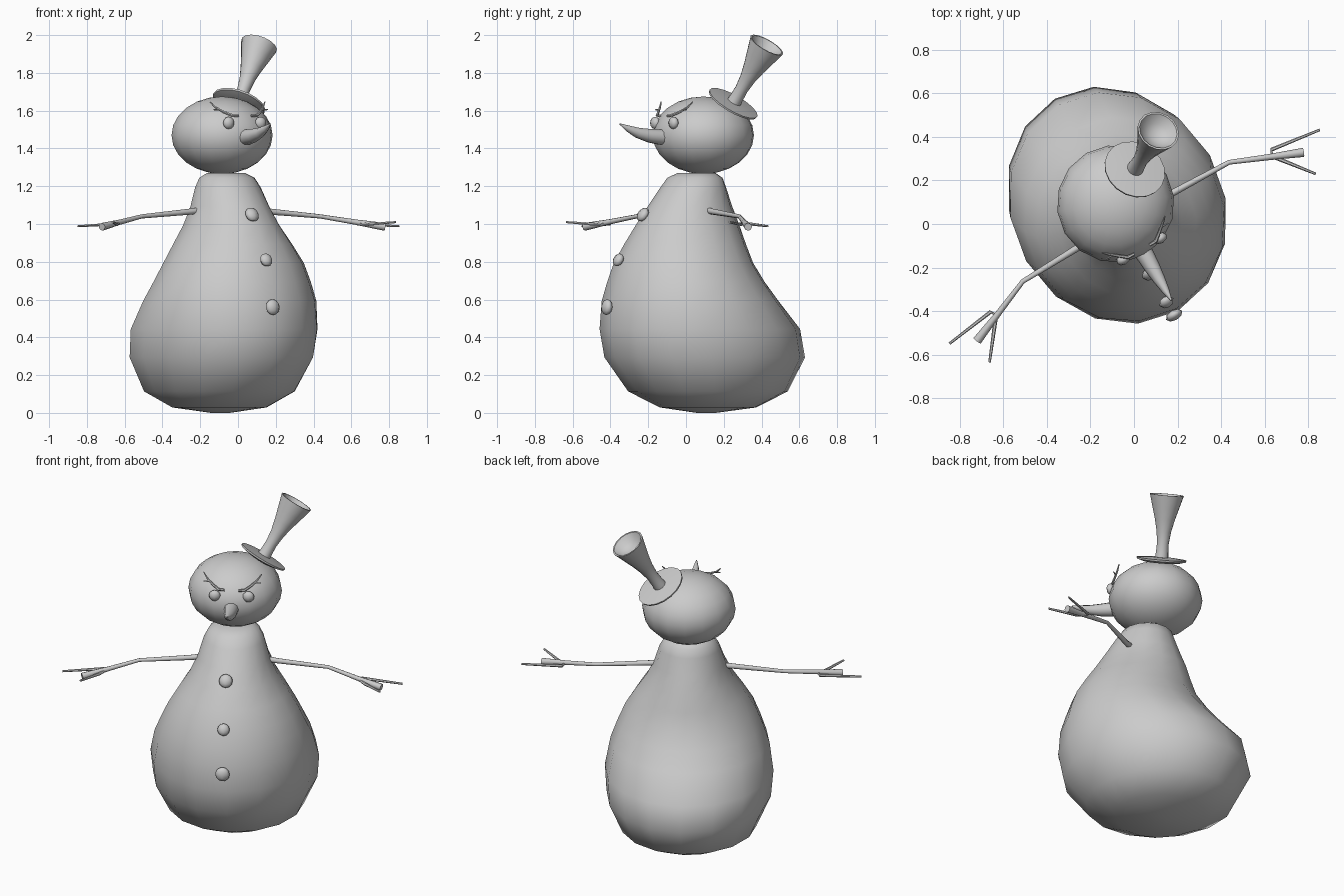
import bpy, bmesh, math
from mathutils import Matrix, Vector

if "Cube" in bpy.data.objects:
    bpy.data.objects.remove(bpy.data.objects["Cube"])

# Parts are drawn in a local frame facing -y, then the whole figure turns 30 degrees
TURN = Matrix.Rotation(math.radians(30), 4, 'Z')
AXIS = -0.027          # local x of the figure's mirror plane


def finish(name, bm, angle=50, turn=True):
    bmesh.ops.recalc_face_normals(bm, faces=bm.faces)
    if turn:
        bm.transform(TURN)
    me = bpy.data.meshes.new(name)
    bm.to_mesh(me)
    bm.free()
    ob = bpy.data.objects.new(name, me)
    bpy.context.collection.objects.link(ob)
    bpy.ops.object.select_all(action='DESELECT')
    bpy.context.view_layer.objects.active = ob
    ob.select_set(True)
    bpy.ops.object.shade_smooth_by_angle(angle=math.radians(angle))
    return ob


def loft(bm, rings, n):
    """Skin rings given as (centre, x half-axis, y half-axis), with fan caps."""
    loops = []
    for c, u, v in rings:
        loops.append([bm.verts.new(Vector(c)
                                   + Vector(u) * math.cos(2 * math.pi * i / n)
                                   + Vector(v) * math.sin(2 * math.pi * i / n))
                      for i in range(n)])
    for a, b in zip(loops, loops[1:]):
        for i in range(n):
            j = (i + 1) % n
            bm.faces.new((a[i], a[j], b[j], b[i]))
    for loop in (loops[0], loops[-1]):
        bm.faces.new(loop)
    bmesh.ops.remove_doubles(bm, verts=bm.verts, dist=1e-5)


def tube(bm, points, radii, n=8):
    """Skin a round tube along a path with one radius per point."""
    pts = [Vector(p) for p in points]
    rings = []
    for i, p in enumerate(pts):
        t = (pts[min(i + 1, len(pts) - 1)] - pts[max(i - 1, 0)]).normalized()
        u = t.cross(Vector((0, 0, 1))).normalized()
        rings.append((p, u * radii[i], t.cross(u) * radii[i]))
    loft(bm, rings, n)


def ball(name, centre, size, seg=8, rings=6, angle=80, pitch=0):
    bm = bmesh.new()
    bmesh.ops.create_uvsphere(bm, u_segments=seg, v_segments=rings, radius=1)
    bm.transform(Matrix.Translation(centre) @ Matrix.Rotation(pitch, 4, 'X')
                 @ Matrix.Diagonal((*size, 1)))
    return finish(name, bm, angle)


# Body: leaning pear of elliptical rings (z, half width, half depth, y centre)
profile = [(0.006, 0.05, 0.05, 0.14), (0.035, 0.25, 0.26, 0.15),
           (0.12, 0.395, 0.434, 0.15), (0.30, 0.475, 0.55, 0.13),
           (0.45, 0.487, 0.547, 0.10), (0.60, 0.459, 0.474, 0.04),
           (0.70, 0.42, 0.42, 0.015), (0.80, 0.376, 0.371, 0.0),
           (0.90, 0.315, 0.327, 0.01), (1.00, 0.25, 0.283, 0.025),
           (1.10, 0.205, 0.23, 0.04), (1.20, 0.175, 0.175, 0.06),
           (1.25, 0.148, 0.148, 0.07), (1.277, 0.10, 0.10, 0.08)]
bm = bmesh.new()
loft(bm, [((AXIS, y, z), (w, 0, 0), (0, d, 0)) for z, w, d, y in profile], 16)
bm.transform(Matrix.Translation((0, 0, -0.006)))
finish("body", bm, 80)

# Head
ball("head", (AXIS, 0.122, 1.47), (0.27, 0.27, 0.205), 16, 12)

# Buttons down the front, tilted to follow the belly
for i, (y, z, r, pitch) in enumerate([(-0.235, 1.05, 0.04, -0.55),
                                      (-0.385, 0.81, 0.036, -0.45),
                                      (-0.455, 0.56, 0.042, -0.1)]):
    ball(f"button_{i + 1}", (-0.05, y, z), (r, 0.024, r), pitch=pitch)

# Carrot nose, curling upward
bm = bmesh.new()
tube(bm, [(AXIS, -0.10, 1.46), (AXIS, -0.145, 1.46), (AXIS, -0.21, 1.468),
          (AXIS, -0.28, 1.483), (AXIS, -0.34, 1.506), (AXIS, -0.39, 1.53)],
     [0.042, 0.042, 0.037, 0.028, 0.017, 0.003], 10)
finish("nose", bm)

for side, label in ((-1, "left"), (1, "right")):
    def path(*pts):
        return [(AXIS + side * x, y, z) for x, y, z in pts]

    # Eye
    ball(f"eye_{label}", path((0.0975, -0.117, 1.535))[0], (0.034, 0.024, 0.033))

    # Angry brow with a small side twig
    bm = bmesh.new()
    tube(bm, path((0.04, -0.12, 1.573), (0.075, -0.118, 1.575),
                  (0.11, -0.09, 1.592), (0.145, -0.06, 1.617),
                  (0.168, -0.04, 1.647)),
         [0.007, 0.008, 0.007, 0.006, 0.003], 6)
    tube(bm, path((0.13, -0.075, 1.605), (0.165, -0.075, 1.605)), [0.005, 0.003], 6)
    finish(f"brow_{label}", bm)

    # Stick arm, thicker at both ends
    bm = bmesh.new()
    tube(bm, path((0.20, 0.04, 1.07), (0.25, 0.035, 1.065), (0.547, 0.027, 1.04),
                  (0.72, -0.045, 1.01), (0.865, -0.104, 0.985)),
         [0.017, 0.016, 0.011, 0.014, 0.021])
    finish(f"arm_{label}", bm)

    # Two twig fingers
    bm = bmesh.new()
    tube(bm, path((0.73, -0.05, 1.005), (0.745, -0.02, 1.0), (0.982, -0.052, 0.988)),
         [0.007, 0.009, 0.006], 6)
    tube(bm, path((0.73, -0.05, 1.005), (0.765, -0.09, 0.998), (0.865, -0.218, 1.01)),
         [0.007, 0.009, 0.006], 6)
    finish(f"fingers_{label}", bm)

# Tilted hat, placed directly in the final frame
axis = Vector((0.29, 0.475, 0.83)).normalized()
place = (Matrix.Translation((0.003, 0.25, 1.637))
         @ axis.to_track_quat('Z', 'Y').to_matrix().to_4x4())


def turned(name, prof, n):
    bm = bmesh.new()
    loft(bm, [((0, 0, z), (r, 0, 0), (0, r, 0)) for r, z in prof], n)
    bm.transform(place)
    finish(name, bm, 40, turn=False)


turned("hat_brim", [(0.10, -0.018), (0.143, -0.006), (0.145, 0.004), (0.06, 0.012)], 18)
turned("hat_crown", [(0.04, -0.01), (0.036, 0.04), (0.034, 0.09), (0.042, 0.16),
                     (0.058, 0.23), (0.078, 0.30), (0.099, 0.374),
                     (0.09, 0.374), (0.06, 0.335), (0.02, 0.32)], 16)
